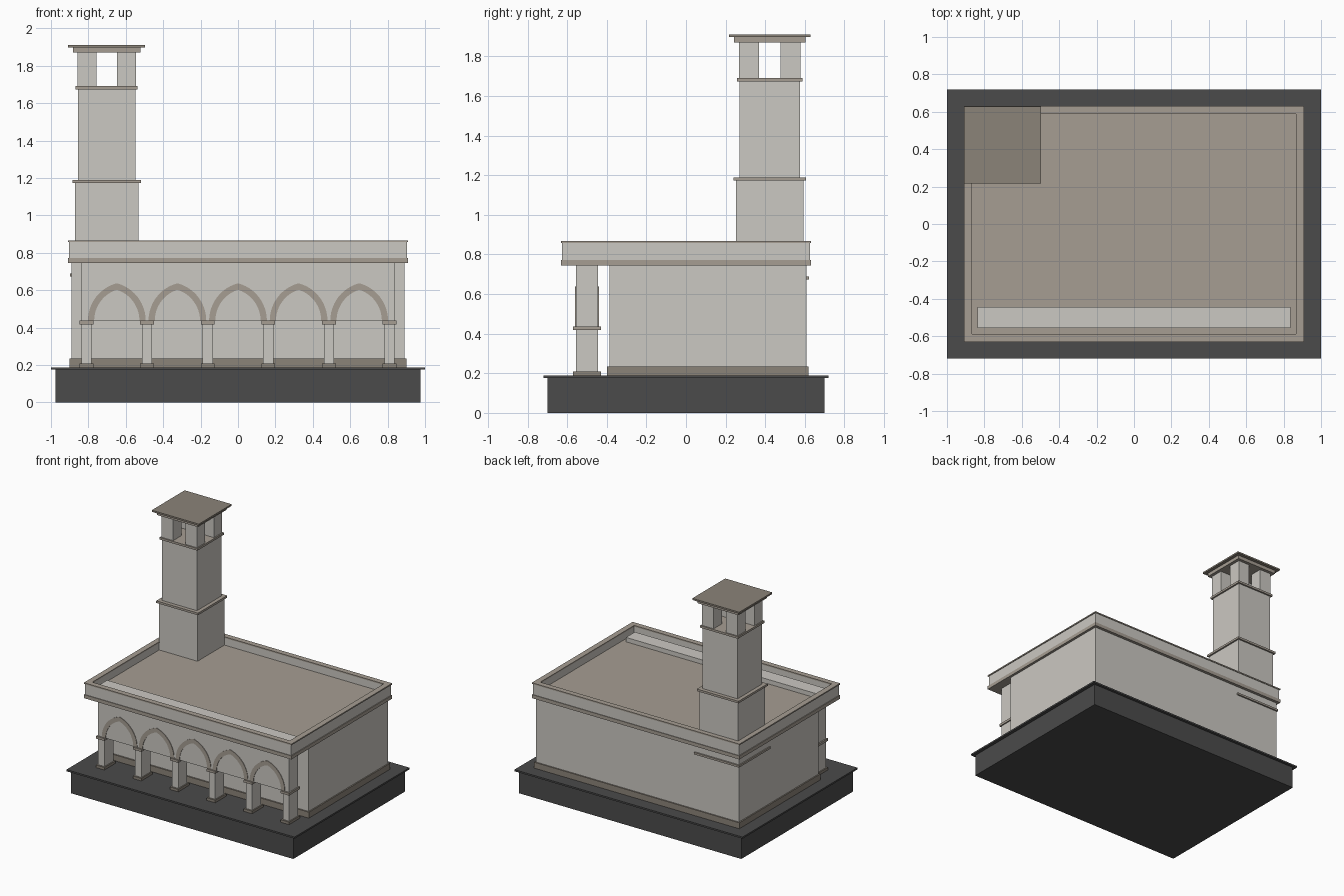
import bpy, bmesh, math

if "Cube" in bpy.data.objects:
    bpy.data.objects.remove(bpy.data.objects["Cube"])


def material(name, rgb):
    m = bpy.data.materials.new(name)
    m.diffuse_color = (*rgb, 1)
    m.use_nodes = True
    m.node_tree.nodes["Principled BSDF"].inputs["Base Color"].default_value = m.diffuse_color
    return m


WALL = material("pale_stone", (0.60, 0.58, 0.54))
TRIM = material("tan_trim", (0.38, 0.34, 0.29))
BROWN = material("brown_stone", (0.26, 0.23, 0.19))
DARK = material("dark_plinth", (0.07, 0.07, 0.07))


def finish(name, bm, mat):
    bmesh.ops.recalc_face_normals(bm, faces=bm.faces)
    me = bpy.data.meshes.new(name)
    bm.to_mesh(me)
    bm.free()
    me.materials.append(mat)
    ob = bpy.data.objects.new(name, me)
    bpy.context.collection.objects.link(ob)
    return ob


def box(name, x, y, z, mat):
    """Box from (min, max) ranges."""
    bm = bmesh.new()
    bmesh.ops.create_cube(bm, size=1)
    for v in bm.verts:
        v.co = [(a + b) / 2 + c * (b - a) for c, (a, b) in zip(v.co, (x, y, z))]
    return finish(name, bm, mat)


def block(name, cx, cy, hx, hy, z0, z1, mat):
    return box(name, (cx - hx, cx + hx), (cy - hy, cy + hy), (z0, z1), mat)


def frame(name, outer, inner, z0, z1, mat):
    """Rectangular ring given outer and inner half sizes."""
    bm = bmesh.new()
    signs = ((-1, -1), (1, -1), (1, 1), (-1, 1))
    loops = [[bm.verts.new((sx * h[0], sy * h[1], z)) for sx, sy in signs]
             for h, z in ((outer, z0), (outer, z1), (inner, z1), (inner, z0))]
    for i in range(4):
        a, b = loops[i], loops[(i + 1) % 4]
        for j in range(4):
            k = (j + 1) % 4
            bm.faces.new((a[j], a[k], b[k], b[j]))
    return finish(name, bm, mat)


def arch_ring(name, cx, z, r_in, r_out, c, y0, y1, mat, n=12):
    """Pointed arch: two arcs whose centres sit c beyond the middle."""
    def side(r):
        end = math.acos(c / r)
        return [(r * math.cos(end * i / n) - c, r * math.sin(end * i / n)) for i in range(n + 1)]

    def full(r):
        s = side(r)
        return s + [(-x, h) for x, h in reversed(s[:-1])]

    bm = bmesh.new()
    sections = []
    for (xi, zi), (xo, zo) in zip(full(r_in), full(r_out)):
        sections.append([bm.verts.new(p) for p in (
            (cx + xi, y0, z + zi), (cx + xo, y0, z + zo),
            (cx + xo, y1, z + zo), (cx + xi, y1, z + zi))])
    for a, b in zip(sections, sections[1:]):
        for j in range(4):
            k = (j + 1) % 4
            bm.faces.new((a[j], a[k], b[k], b[j]))
    bm.faces.new(sections[0])
    bm.faces.new(sections[-1])
    return finish(name, bm, mat)


# Plinth
block("plinth", 0, 0, 0.975, 0.70, 0, 0.175, DARK)
block("plinth_top", 0, 0, 1.0, 0.72, 0.175, 0.188, DARK)

# Main hall with skirting
box("hall", (-0.89, 0.89), (-0.387, 0.608), (0.188, 0.76), WALL)
box("skirting", (-0.90, 0.90), (-0.398, 0.618), (0.188, 0.235), BROWN)

# Front arcade: piers, wall above and pointed arch mouldings
AY = -0.5
box("arcade_wall", (-0.837, 0.837), (AY - 0.056, AY + 0.056), (0.435, 0.835), WALL)
for i in range(6):
    x = (i - 2.5) * 0.324
    block(f"pier_{i + 1}", x, AY, 0.0275, 0.056, 0.188, 0.437, WALL)
    block(f"pier_base_{i + 1}", x, AY, 0.037, 0.07, 0.188, 0.208, BROWN)
    block(f"pier_capital_{i + 1}", x, AY, 0.037, 0.07, 0.418, 0.437, TRIM)
for i in range(5):
    arch_ring(f"arch_moulding_{i + 1}", (i - 2) * 0.324, 0.437, 0.1735, 0.207, 0.0525,
              AY - 0.060, AY + 0.060, TRIM)

# Cornice, roof deck and parapet
block("cornice", 0, 0, 0.91, 0.631, 0.745, 0.773, TRIM)
block("roof_deck", 0, 0, 0.87, 0.592, 0.77, 0.80, TRIM)
frame("parapet", (0.904, 0.626), (0.868, 0.590), 0.773, 0.857, WALL)
frame("parapet_cap", (0.91, 0.631), (0.866, 0.588), 0.857, 0.867, TRIM)

# Chimney tower: stacked square stages, listed as half width, bottom, top
CX, CY = -0.702, 0.423
for name, h, z0, z1, mat in (
        ("tower_ledge", 0.197, 0.673, 0.689, TRIM),
        ("tower_base", 0.17, 0.68, 1.175, WALL),
        ("tower_lower_band", 0.183, 1.173, 1.19, TRIM),
        ("tower_shaft", 0.153, 1.185, 1.678, WALL),
        ("tower_upper_band", 0.166, 1.674, 1.691, TRIM),
        ("tower_lintel", 0.18, 1.87, 1.898, TRIM),
        ("tower_cap", 0.206, 1.898, 1.911, BROWN)):
    block(name, CX, CY, h, h, z0, z1, mat)

# Open lantern: four corner posts
for sx in (-1, 1):
    for sy in (-1, 1):
        side = ("left" if sx < 0 else "right") + ("_front" if sy < 0 else "_back")
        block(f"lantern_post_{side}", CX + sx * 0.105, CY + sy * 0.105,
              0.051, 0.051, 1.69, 1.872, WALL)
